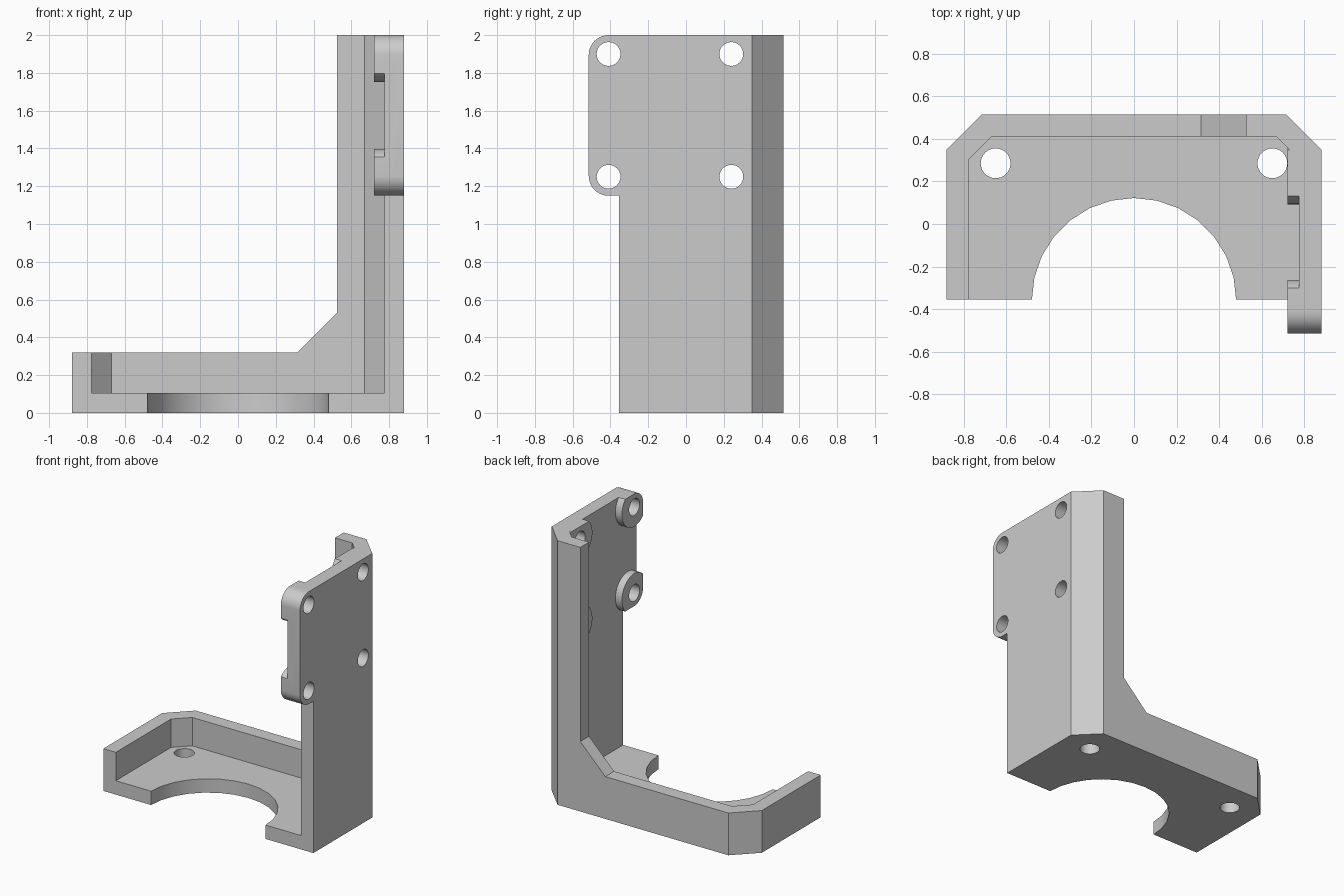
import bpy
import bmesh
from math import cos, sin, pi
from mathutils import Vector

if "Cube" in bpy.data.objects:
    bpy.data.objects.remove(bpy.data.objects["Cube"])

grey = bpy.data.materials.new("plain_grey")
grey.use_nodes = True
grey.diffuse_color = (0.6, 0.6, 0.6, 1)
grey.node_tree.nodes["Principled BSDF"].inputs["Base Color"].default_value = (0.6, 0.6, 0.6, 1)


def prism(name, outline, lo, hi, axis="z"):
    """Extrude a 2D outline from lo to hi along one axis."""
    place = {"x": lambda a, b, h: (h, a, b),
             "y": lambda a, b, h: (a, h, b),
             "z": lambda a, b, h: (a, b, h)}[axis]
    bm = bmesh.new()
    face = bm.faces.new([bm.verts.new(place(a, b, lo)) for a, b in outline])
    ext = bmesh.ops.extrude_face_region(bm, geom=[face])["geom"]
    shift = Vector(place(0, 0, hi - lo))
    bmesh.ops.translate(bm, vec=shift, verts=[g for g in ext if isinstance(g, bmesh.types.BMVert)])
    bmesh.ops.recalc_face_normals(bm, faces=bm.faces)
    mesh = bpy.data.meshes.new(name)
    bm.to_mesh(mesh)
    bm.free()
    mesh.materials.append(grey)
    obj = bpy.data.objects.new(name, mesh)
    bpy.context.collection.objects.link(obj)
    return obj


def arc(cx, cy, r, start=0, end=2 * pi, n=32, closed=True):
    steps = n if closed else n + 1
    return [(cx + r * cos(start + (end - start) * i / n),
             cy + r * sin(start + (end - start) * i / n)) for i in range(steps)]


def combine(target, tool, operation):
    """Apply a boolean and discard the helper."""
    mod = target.modifiers.new("combine", "BOOLEAN")
    mod.operation, mod.solver, mod.object = operation, "EXACT", tool
    tool.hide_render = True
    bpy.context.view_layer.objects.active = target
    bpy.ops.object.modifier_apply(modifier=mod.name)
    bpy.data.objects.remove(tool)


def mirrored(half):
    return half + [(-x, y) for x, y in reversed(half)]


def ear_outline(back):
    """Side outline of the mounting ear, rounded at the front corners."""
    r, y, low, high = 0.105, -0.41, 1.255, 1.895
    return ([(back, 2)] + arc(y, high, r, pi / 2, pi, 10, False)
            + arc(y, low, r, pi, 1.5 * pi, 10, False) + [(back, 1.15)])


# Solid with chamfered back corners, hollowed to leave floor and walls
bracket = prism("corner_bracket", mirrored([(0.88, -0.355), (0.88, 0.35), (0.715, 0.515)]), 0, 2)
hollow = prism("hollow", mirrored([(0.775, -1), (0.775, 0.305), (0.67, 0.41)]), 0.105, 2.5)
combine(bracket, hollow, "DIFFERENCE")

# Lower the walls everywhere except the tall side, with a sloped step
step = [(-1, 0.32), (0.315, 0.32), (0.525, 0.53), (0.525, 2.5), (-1, 2.5)]
combine(bracket, prism("wall_step", step, -1, 1, "y"), "DIFFERENCE")

# Half-round opening in the floor and two floor holes
combine(bracket, prism("floor_opening", arc(0, -0.358, 0.48, n=28), -0.5, 0.5), "DIFFERENCE")
for x in (-0.65, 0.65):
    combine(bracket, prism("floor_hole", arc(x, 0.285, 0.07), -0.5, 0.5), "DIFFERENCE")

# Mounting ear, then four trimmed bosses with through holes
combine(bracket, prism("mounting_ear", ear_outline(0.3), 0.775, 0.88, "x"), "UNION")
mounts = [(y, z) for y in (-0.41, 0.24) for z in (1.25, 1.9)]
for y, z in mounts:
    boss = prism("boss", arc(y, z, 0.148, n=40), 0.72, 0.82, "x")
    combine(boss, prism("boss_trim", ear_outline(0.45), 0.5, 1, "x"), "INTERSECT")
    combine(bracket, boss, "UNION")
for y, z in mounts:
    combine(bracket, prism("mount_hole", arc(y, z, 0.063), 0.5, 1, "x"), "DIFFERENCE")

# Smooth the round surfaces, keep the edges sharp
bpy.ops.object.select_all(action="DESELECT")
bracket.select_set(True)
bpy.context.view_layer.objects.active = bracket
bpy.ops.object.shade_smooth_by_angle(angle=pi / 6)
